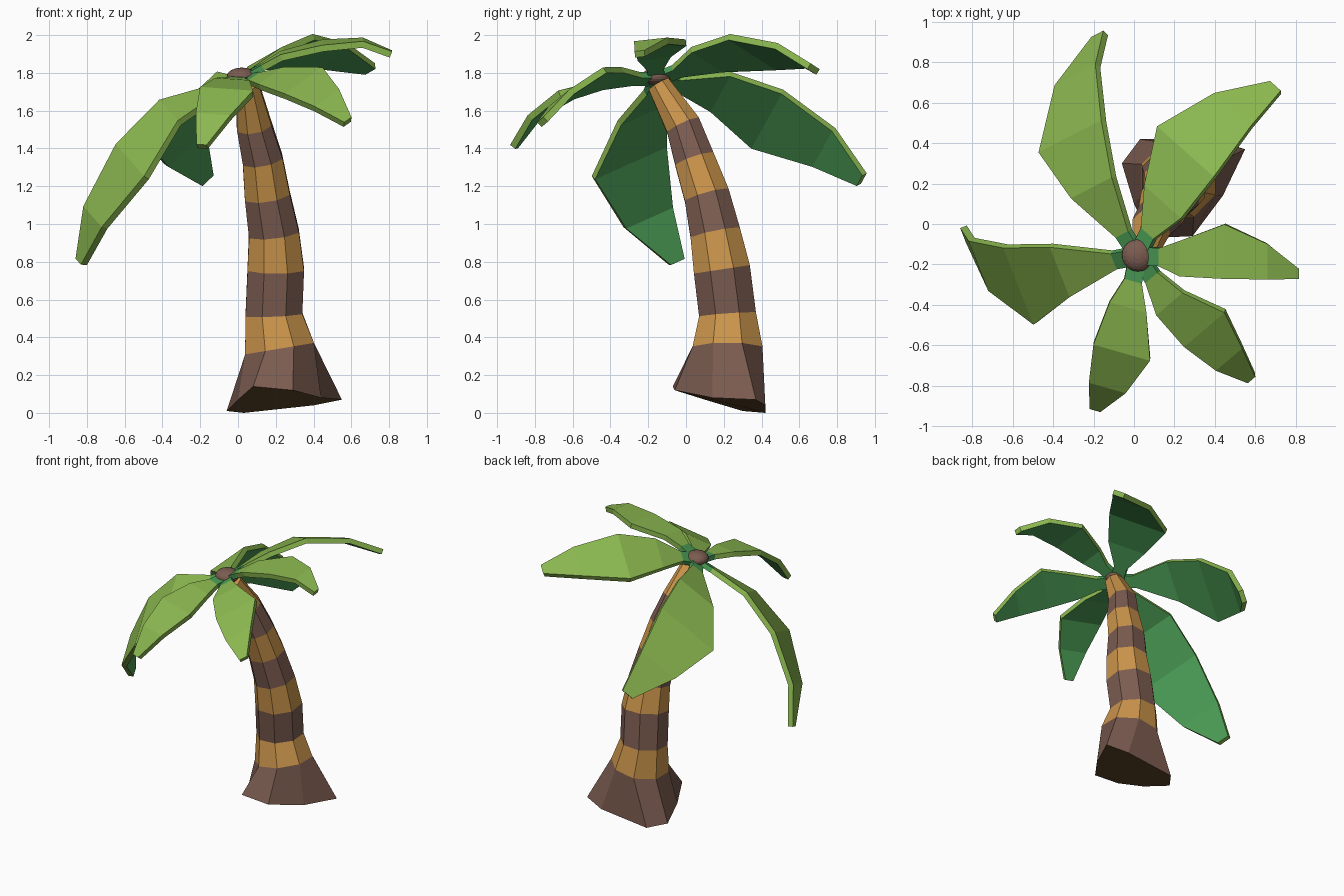
import bpy, bmesh, math
from mathutils import Vector

default_cube = bpy.data.objects.get("Cube")
if default_cube:
    bpy.data.objects.remove(default_cube, do_unlink=True)


def material(name, color):
    mat = bpy.data.materials.new(name)
    mat.use_nodes = True
    mat.diffuse_color = (*color, 1)
    mat.node_tree.nodes["Principled BSDF"].inputs["Base Color"].default_value = (*color, 1)
    return mat


BARK = material("bark_brown", (0.2, 0.107, 0.08))
BAND = material("band_orange", (0.6, 0.3, 0.07))
ROOT = material("root_brown", (0.13, 0.07, 0.025))
LEAF_TOP = material("leaf_top", (0.26, 0.48, 0.08))
LEAF_UNDER = material("leaf_under", (0.07, 0.33, 0.09))


def finish(bm, name, materials):
    bmesh.ops.recalc_face_normals(bm, faces=bm.faces)
    mesh = bpy.data.meshes.new(name)
    bm.to_mesh(mesh)
    bm.free()
    for mat in materials:
        mesh.materials.append(mat)
    obj = bpy.data.objects.new(name, mesh)
    bpy.context.collection.objects.link(obj)
    return obj


def bridge(bm, low, high, indices):
    """Join two vertex loops with quads, one material index per side."""
    n = len(low)
    for i in range(n):
        j = (i + 1) % n
        face = bm.faces.new((low[i], low[j], high[j], high[i]))
        face.material_index = indices[i]


# Trunk: flared uneven foot, then eight-sided rings along a leaning path
SIDES = 8
foot = [(0.08, -0.07, 0.14), (0.29, -0.06, 0.12), (0.44, 0.14, 0.08), (0.55, 0.37, 0.07),
        (0.4, 0.42, 0.04), (0.03, 0.42, 0), (-0.06, 0.3, 0.01), (0, 0.1, 0.07)]
rings = [((0.22, 0.22, 0.34), 0.2), ((0.19, 0.22, 0.52), 0.163), ((0.2, 0.19, 0.76), 0.162),
         ((0.19, 0.155, 0.95), 0.144), ((0.155, 0.11, 1.15), 0.13), ((0.13, 0.045, 1.34), 0.115),
         ((0.085, -0.015, 1.52), 0.1), ((0.05, -0.145, 1.74), 0.065)]


def build_trunk():
    bm = bmesh.new()
    loops = [[bm.verts.new(p) for p in foot]]
    centers = [Vector(c) for c, r in rings]
    for k, (center, radius) in enumerate(rings):
        tangent = centers[min(k + 1, len(rings) - 1)] - centers[max(k - 1, 0)]
        turn = Vector((0, 0, 1)).rotation_difference(tangent)
        loop = []
        for i in range(SIDES):
            a = math.tau * (i - 2.5) / SIDES
            offset = Vector((math.cos(a), math.sin(a), 0)) * radius
            loop.append(bm.verts.new(centers[k] + turn @ offset))
        loops.append(loop)
    for k in range(len(rings)):
        bridge(bm, loops[k], loops[k + 1], [k % 2] * SIDES)
    bm.faces.new(loops[0]).material_index = 2
    bm.faces.new(loops[-1]).material_index = 1
    finish(bm, "trunk", [BARK, BAND, ROOT])


build_trunk()

# Leaves: four centre points from inner blade to tip, then the half width vector
HUB = Vector((0.02, -0.155, 1.765))
PROFILE = (0.65, 1, 0.65, 0.19)
STALK = 0.045
THICK = 0.035
leaves = {
    "back_right_leaf": [(-0.2, 0.18, 1.7), (-0.305, 0.43, 1.555), (-0.28, 0.73, 1.405),
                        (-0.17, 0.93, 1.235), (0.155, 0.08, 0.145)],
    "back_left_leaf": [(0.15, 0.11, 1.87), (0.26, 0.355, 1.91), (0.49, 0.56, 1.89),
                       (0.7, 0.675, 1.82), (0.14, -0.125, 0.08)],
    "right_leaf": [(-0.36, -0.23, 1.59), (-0.56, -0.3, 1.33), (-0.755, -0.2, 1.035),
                   (-0.83, -0.05, 0.8), (0.075, -0.19, -0.085)],
    "front_leaf": [(-0.03, -0.41, 1.75), (-0.06, -0.63, 1.7), (-0.13, -0.8, 1.57),
                   (-0.19, -0.91, 1.41), (0.14, -0.04, -0.01)],
    "front_left_leaf": [(0.18, -0.39, 1.77), (0.35, -0.515, 1.745), (0.47, -0.66, 1.655),
                        (0.58, -0.76, 1.54), (0.1, 0.085, 0.07)],
    "left_leaf": [(0.23, -0.17, 1.89), (0.45, -0.135, 1.945), (0.66, -0.185, 1.96),
                  (0.81, -0.245, 1.9), (0, 0.135, 0.015)],
}


def build_leaf(name, data):
    *blade, half = [Vector(p) for p in data]
    # Stalk stations lead from the crown to the blade
    reach = blade[0] - HUB
    centers = [HUB, HUB + reach.normalized() * 0.13] + blade
    stalk = half.normalized() * STALK
    halves = [stalk, stalk] + [half * w for w in PROFILE]
    normals = []
    for k in range(len(centers)):
        tangent = centers[min(k + 1, len(centers) - 1)] - centers[max(k - 1, 0)]
        normals.append(half.cross(tangent).normalized())
    flip = 1 if normals[3].z > 0 else -1
    bm = bmesh.new()
    loops = []
    for c, h, n in zip(centers, halves, normals):
        up = n * flip * THICK / 2
        loops.append([bm.verts.new(p) for p in (c - h + up, c + h + up, c + h - up, c - h - up)])
    # Slab sides in order: top, edge, underside, edge
    for k in range(len(loops) - 1):
        bridge(bm, loops[k], loops[k + 1], (1, 1, 1, 1) if k == 0 else (0, 0, 1, 0))
    bm.faces.new(loops[0]).material_index = 1
    bm.faces.new(loops[-1])
    finish(bm, name, [LEAF_TOP, LEAF_UNDER])


for leaf_name, leaf_data in leaves.items():
    build_leaf(leaf_name, leaf_data)

# Crown: flattened nut where the stalks meet
bm = bmesh.new()
bmesh.ops.create_uvsphere(bm, u_segments=20, v_segments=12, radius=0.08)
crown = finish(bm, "crown_nut", [BARK])
crown.location = HUB + Vector((0, 0, 0.015))
crown.scale.z = 0.6
